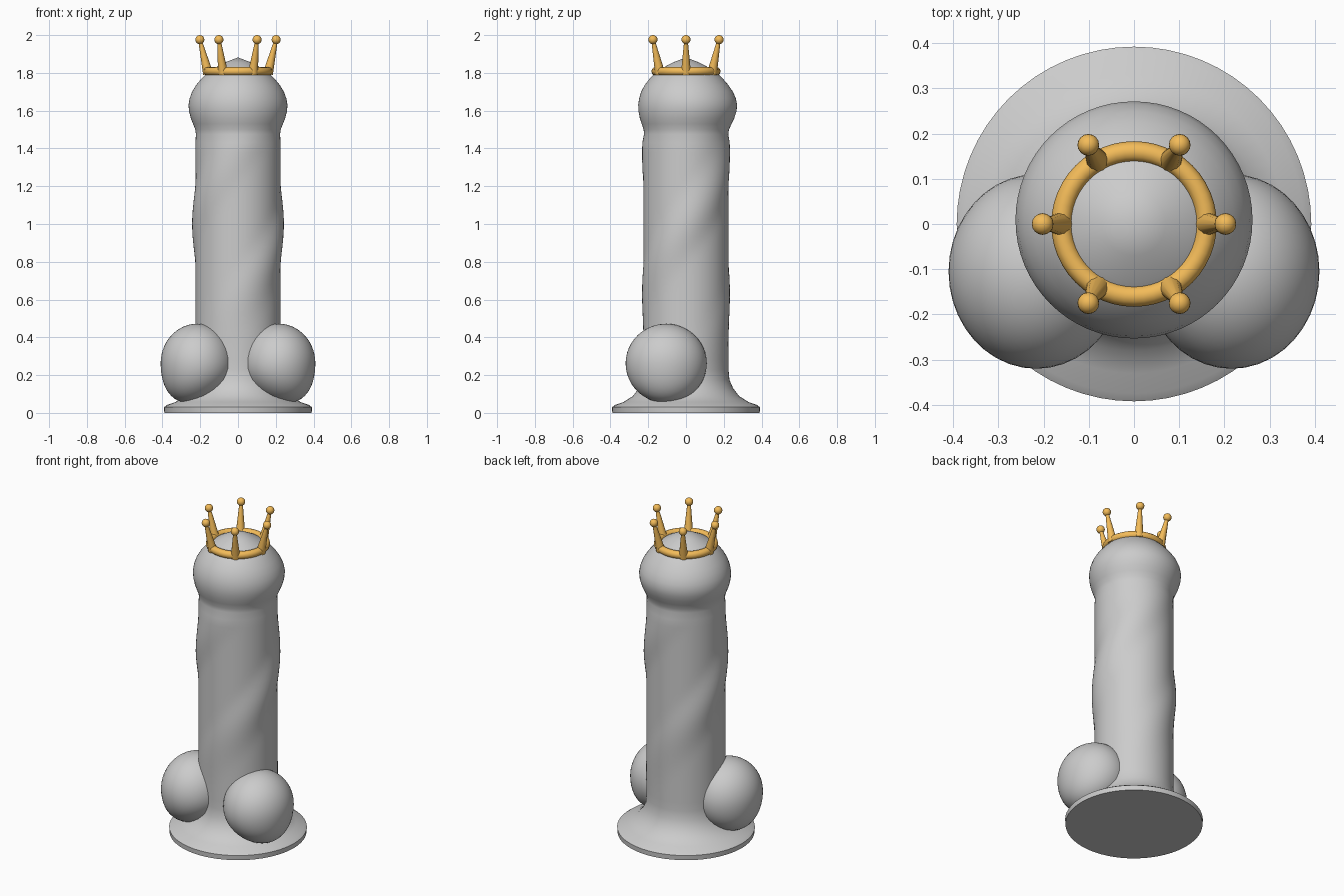
import bpy, bmesh, math
from mathutils import Vector

if "Cube" in bpy.data.objects:
    bpy.data.objects.remove(bpy.data.objects["Cube"])

gold = bpy.data.materials.new("gold")
gold.diffuse_color = (0.9, 0.5, 0.1, 1)
gold.use_nodes = True
gold.node_tree.nodes["Principled BSDF"].inputs["Base Color"].default_value = gold.diffuse_color


def finish(bm, name, mat=None, angle=40):
    bmesh.ops.recalc_face_normals(bm, faces=bm.faces)
    mesh = bpy.data.meshes.new(name)
    bm.to_mesh(mesh)
    bm.free()
    obj = bpy.data.objects.new(name, mesh)
    bpy.context.collection.objects.link(obj)
    if mat:
        mesh.materials.append(mat)
    bpy.ops.object.select_all(action='DESELECT')
    obj.select_set(True)
    bpy.context.view_layer.objects.active = obj
    bpy.ops.object.shade_smooth_by_angle(angle=math.radians(angle))
    return obj


def loft(name, rings, sides, point, mat=None, apex=None):
    # Skin a stack of rings; point(ring, angle) gives each position
    bm = bmesh.new()
    loops = [[bm.verts.new(point(r, 2 * math.pi * i / sides)) for i in range(sides)]
             for r in rings]
    for a, b in zip(loops, loops[1:]):
        for i in range(sides):
            j = (i + 1) % sides
            bm.faces.new((a[i], a[j], b[j], b[i]))
    bm.faces.new(loops[0])
    if apex:
        tip = bm.verts.new(apex)
        for i in range(sides):
            bm.faces.new((loops[-1][i], loops[-1][(i + 1) % sides], tip))
    return finish(bm, name, mat)


# Body: flared base, shaft with two faint spiral swellings, rounded head
profile = [(0.39, 0), (0.392, 0.03), (0.375, 0.042), (0.33, 0.058), (0.28, 0.09),
           (0.25, 0.13), (0.23, 0.175), (0.225, 0.23)]
profile += [(0.225, 0.23 + 0.05 * k) for k in range(1, 25)]
profile += [(0.223, 1.475), (0.226, 1.50), (0.238, 1.53), (0.25, 1.56), (0.259, 1.595),
            (0.262, 1.63), (0.256, 1.665), (0.243, 1.70), (0.222, 1.735),
            (0.195, 1.768), (0.168, 1.795), (0.13, 1.823), (0.07, 1.855)]


def body_point(ring, a):
    r, z = ring
    if 0.25 < z < 1.46:
        d = a - (z - 1.0) * 3.7
        swell = max(0, math.cos(2 * d)) ** 1.5
        r += 0.018 * swell * math.exp(-((z - 1.0) / 0.42) ** 2)
    shift = 0.009 * math.exp(-((z - 1.63) / 0.1) ** 2)
    return (r * math.cos(a), r * math.sin(a) + shift, z)


loft("body", profile, 64, body_point, apex=(0, 0, 1.882))

# Side spheres at the base, leaning slightly outward underneath
for side, label in ((-1, "left"), (1, "right")):
    bm = bmesh.new()
    bmesh.ops.create_icosphere(bm, subdivisions=4, radius=1)
    for v in bm.verts:
        x, y, z = v.co
        lean = 0.04 * max(0, -z) ** 2
        v.co = (side * (0.216 + 0.194 * x + lean), -0.105 + 0.215 * y,
                0.262 + 0.21 * z)
    finish(bm, label + "_sphere")

# Crown band
bpy.ops.mesh.primitive_torus_add(major_radius=0.16, minor_radius=0.023, major_segments=48,
                                 minor_segments=12, location=(0, 0, 1.808))
band = bpy.context.object
band.name = "crown_band"
band.data.materials.append(gold)
bpy.ops.object.shade_smooth_by_angle(angle=math.radians(40))

# Crown spikes with balls on their tips
for k in range(6):
    out = Vector((math.cos(k * math.pi / 3), math.sin(k * math.pi / 3), 0))
    start = out * 0.158 + Vector((0, 0, 1.795))
    end = out * 0.202 + Vector((0, 0, 1.976))
    turn = (end - start).to_track_quat('Z', 'Y')
    loft("crown_spike", [(0.027, start), (0.009, end)], 12,
         lambda ring, a: ring[1] + turn @ Vector((ring[0] * math.cos(a), ring[0] * math.sin(a), 0)),
         gold, apex=end)
    bm = bmesh.new()
    bmesh.ops.create_uvsphere(bm, u_segments=16, v_segments=10, radius=0.024)
    bmesh.ops.translate(bm, verts=bm.verts, vec=end)
    finish(bm, "crown_ball", gold)
